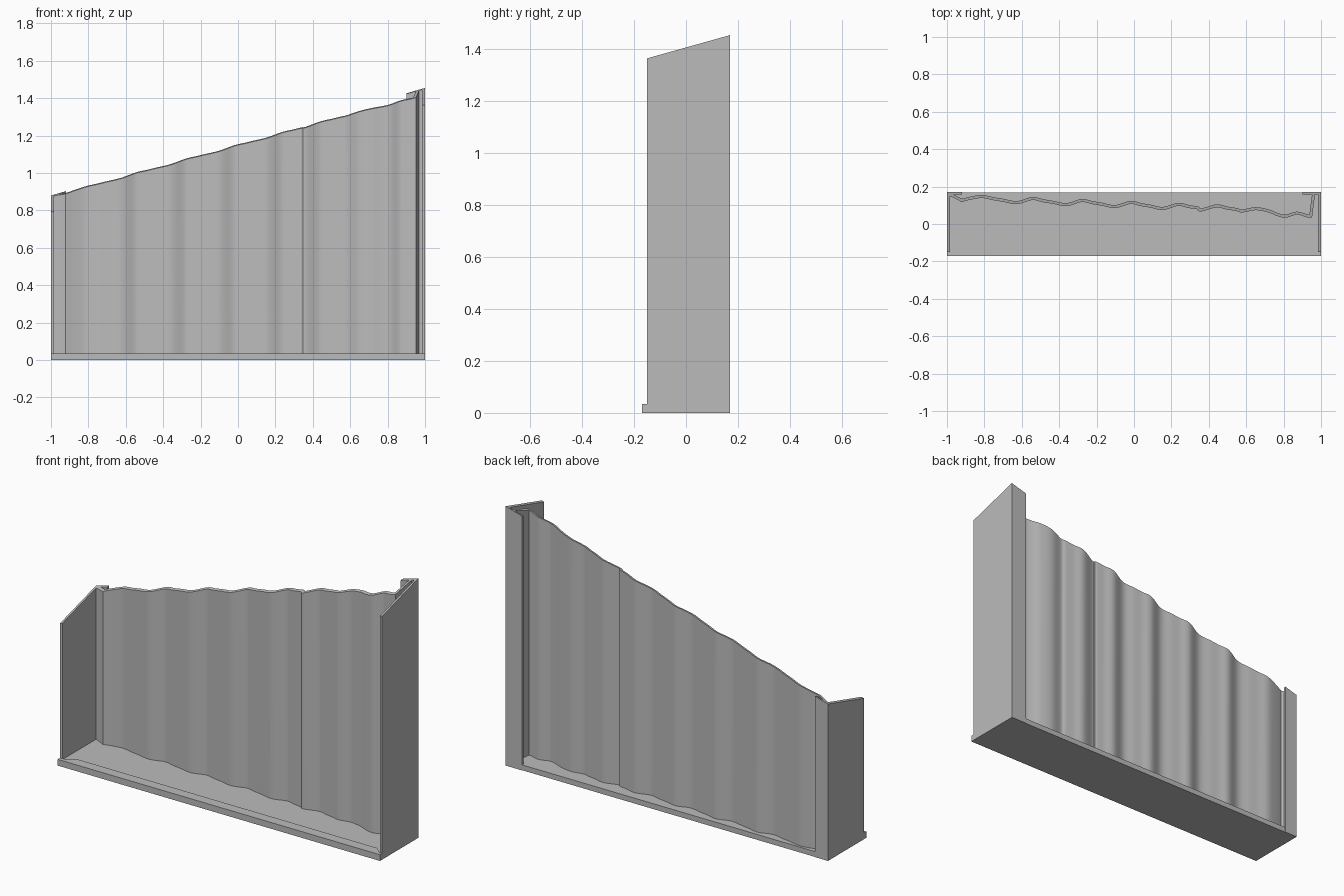
import bpy, bmesh, math
from mathutils import Vector

if "Cube" in bpy.data.objects:
    bpy.data.objects.remove(bpy.data.objects["Cube"])

grey = bpy.data.materials.new("plain grey")
grey.diffuse_color = (0.5, 0.5, 0.5, 1)
grey.use_nodes = True
grey.node_tree.nodes["Principled BSDF"].inputs["Base Color"].default_value = grey.diffuse_color


def slope(x, y):
    """Height of the slanted cut that trims all upright parts."""
    return 0.88 + 0.2875 * (x + 1) + 0.28 * (y - 0.17)


def finish(name, bm):
    bmesh.ops.recalc_face_normals(bm, faces=bm.faces)
    mesh = bpy.data.meshes.new(name)
    bm.to_mesh(mesh)
    bm.free()
    mesh.materials.append(grey)
    ob = bpy.data.objects.new(name, mesh)
    bpy.context.collection.objects.link(ob)
    return ob


def prism(name, pts, z0, top):
    """Upright prism on a plan outline, top is a function of x and y."""
    bm = bmesh.new()
    lo = [bm.verts.new((x, y, z0)) for x, y in pts]
    hi = [bm.verts.new((x, y, top(x, y))) for x, y in pts]
    bm.faces.new(lo[::-1])
    bm.faces.new(hi)
    n = len(pts)
    for i in range(n):
        j = (i + 1) % n
        bm.faces.new((lo[i], lo[j], hi[j], hi[i]))
    return finish(name, bm)


def spline(pts, steps=5):
    """Smooth curve through plan points."""
    p = [Vector(q) for q in pts]
    p = [2 * p[0] - p[1]] + p + [2 * p[-1] - p[-2]]
    out = []
    for a, b, c, d in zip(p, p[1:], p[2:], p[3:]):
        for k in range(steps):
            t = k / steps
            out.append(0.5 * (2 * b + (c - a) * t + (2 * a - 5 * b + 4 * c - d) * t * t
                              + (3 * b - a - 3 * c + d) * t ** 3))
    return out + [p[-2]]


def ribbon(name, path, thick, z0):
    """Sheet of constant thickness following a plan path."""
    bm = bmesh.new()
    rings = []
    n = len(path)
    for i, p in enumerate(path):
        d1 = (path[min(i + 1, n - 1)] - path[min(i, n - 2)]).normalized()
        d0 = (path[max(i, 1)] - path[max(i - 1, 0)]).normalized()
        m = Vector((-(d0 + d1).y, (d0 + d1).x)).normalized()
        m /= max(0.6, m.dot(Vector((-d1.y, d1.x))))
        q = p - m * thick
        rings.append([bm.verts.new(v) for v in (
            (p.x, p.y, z0), (p.x, p.y, slope(p.x, p.y)),
            (q.x, q.y, slope(q.x, q.y)), (q.x, q.y, z0))])
    for a, b in zip(rings, rings[1:]):
        for k in range(4):
            bm.faces.new((a[k], a[(k + 1) % 4], b[(k + 1) % 4], b[k]))
    bm.faces.new(rings[0])
    bm.faces.new(rings[-1])
    return finish(name, bm)


# Floor and the slightly raised front sill
prism("floor", [(-0.985, -0.15), (0.985, -0.15), (0.985, 0.168), (-0.985, 0.168)],
      0, lambda x, y: 0.03)
prism("front_sill", [(-1, -0.17), (1, -0.17), (1, -0.15), (0.985, -0.15), (0.94, -0.112),
                     (-0.92, -0.112), (-0.985, -0.15), (-1, -0.15)],
      0, lambda x, y: 0.035)

# Side walls, each with a flange turned in at the back
for name, s, flange in (("left_wall", -1, 0.92), ("right_wall", 1, 0.90)):
    outline = [(1, -0.15), (0.985, -0.15), (0.985, 0.157), (flange, 0.157),
               (flange, 0.17), (1, 0.17)]
    prism(name, [(s * x, y) for x, y in outline], 0, slope)

# Wavy back sheet: rounded lobes with a shallow shelf between them
wave = [(-0.92, 0.135), (-0.87, 0.147)]
crests = [-0.81, -0.545, -0.28, -0.02, 0.235, 0.44]
for i, c in enumerate(crests):
    top = 0.155 - 0.05 * (c + 0.81) / 1.25
    if i:
        wave.append((c - 0.08, top - 0.022))
    wave += [(c, top), (c + 0.06, top - 0.012), (c + 0.11, top - 0.02)]
wave += [(0.58, 0.078), (0.65, 0.09), (0.72, 0.078), (0.77, 0.058), (0.81, 0.05),
         (0.87, 0.066), (0.925, 0.052)]
path = [Vector((-0.985, 0.165)), Vector((-0.965, 0.158))] + spline(wave)
path += [Vector((0.938, 0.052)), Vector((0.952, 0.16))]
sheet = ribbon("wavy_back_sheet", path, 0.016, 0.02)

bpy.ops.object.select_all(action='DESELECT')
sheet.select_set(True)
bpy.context.view_layer.objects.active = sheet
bpy.ops.object.shade_smooth_by_angle(angle=math.radians(30))
